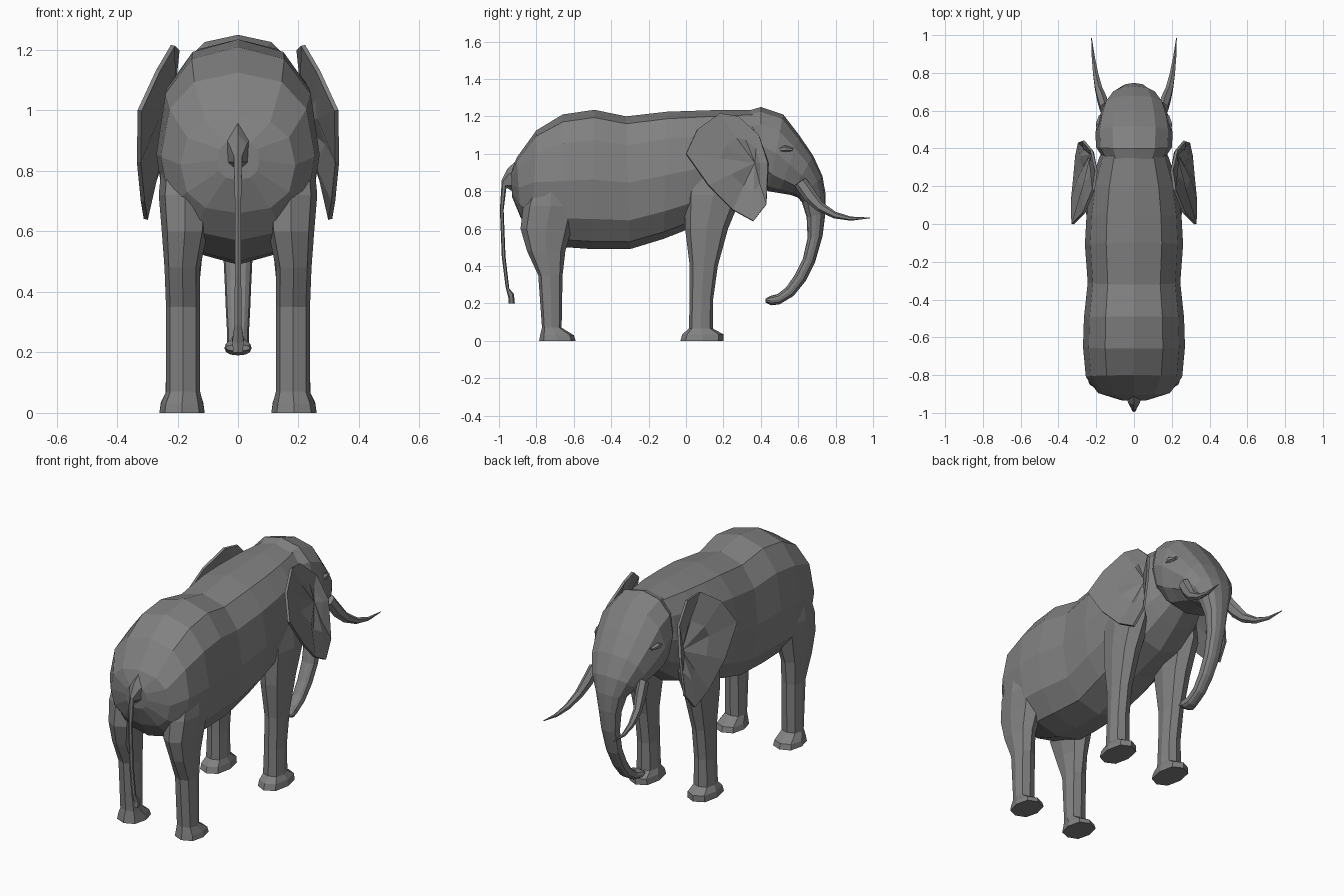
import bpy, bmesh, math
from mathutils import Vector

hide = bpy.data.materials.new("grey_hide")
hide.diffuse_color = (0.22, 0.22, 0.22, 1)


def finish(name, bm, mirror=False):
    bmesh.ops.recalc_face_normals(bm, faces=bm.faces)
    me = bpy.data.meshes.new(name)
    bm.to_mesh(me)
    bm.free()
    me.materials.append(hide)
    ob = bpy.data.objects.new(name, me)
    bpy.context.collection.objects.link(ob)
    if mirror:
        ob.modifiers.new("mirror", 'MIRROR')
    return ob


def loft(name, rings, n=12, p=1.0, mirror=False):
    """Each ring spans (y0, z0) to (y1, z1) with centre x and half width."""
    bm = bmesh.new()
    power = lambda v: math.copysign(abs(v) ** p, v) if abs(v) > 1e-6 else 0
    loops = []
    for y0, z0, y1, z1, cx, w in rings:
        loop = []
        for i in range(n):
            a = 2 * math.pi * i / n
            c, s = power(math.cos(a)), power(math.sin(a))
            loop.append(bm.verts.new((cx + w * s, (y0 + y1) / 2 + c * (y0 - y1) / 2,
                                      (z0 + z1) / 2 + c * (z0 - z1) / 2)))
        loops.append(loop)
    for a, b in zip(loops, loops[1:]):
        for i in range(n):
            j = (i + 1) % n
            bm.faces.new((a[i], a[j], b[j], b[i]))
    bm.faces.new(loops[0])
    bm.faces.new(loops[-1][::-1])
    return finish(name, bm, mirror)


def leg(name, rows):
    """Rows: z, back y, front y, inner x, outer x."""
    loft(name, [(f, z, b, z, (i + o) / 2, (o - i) / 2) for z, b, f, i, o in rows],
         8, 0.8, True)


# torso, rump to neck
loft("body", [
    (-.935, .90, -.93, .77, 0, .07), (-.905, .98, -.885, .66, 0, .19),
    (-.80, 1.125, -.82, .57, 0, .255), (-.66, 1.21, -.64, .50, 0, .27),
    (-.49, 1.235, -.50, .49, 0, .265), (-.32, 1.20, -.30, .49, 0, .245),
    (-.10, 1.225, -.12, .545, 0, .26), (.05, 1.23, .02, .60, 0, .252),
    (.20, 1.235, .22, .66, 0, .23), (.36, 1.235, .34, .75, 0, .185),
    (.42, 1.20, .42, .82, 0, .15)], 12, 0.82)

# skull flowing down into the trunk
loft("head_and_trunk", [
    (.30, 1.22, .36, .86, 0, .15), (.40, 1.25, .41, .83, 0, .20),
    (.52, 1.21, .44, .80, 0, .205), (.605, 1.10, .50, .79, 0, .19),
    (.68, .99, .56, .78, 0, .165), (.73, .88, .60, .765, 0, .125),
    (.747, .78, .62, .74, 0, .085), (.745, .68, .645, .66, 0, .062),
    (.73, .56, .65, .55, 0, .05), (.69, .42, .625, .44, 0, .044),
    (.64, .32, .58, .35, 0, .04), (.575, .24, .535, .285, 0, .036),
    (.50, .195, .49, .25, 0, .036), (.455, .19, .45, .24, 0, .045),
    (.425, .205, .425, .225, 0, .04)], 12, 0.85)

# legs with flared feet
leg("rear_leg", [
    (0, -.785, -.59, .11, .26), (.03, -.78, -.60, .115, .255), (.07, -.77, -.665, .125, .238),
    (.35, -.79, -.66, .125, .238), (.48, -.85, -.645, .125, .243),
    (.60, -.885, -.61, .10, .252), (.72, -.87, -.58, .09, .262), (.85, -.82, -.62, .09, .25)])
leg("front_leg", [
    (0, -.03, .20, .11, .26), (.035, -.02, .20, .115, .255), (.065, .015, .145, .125, .24),
    (.22, .02, .145, .13, .235), (.40, .02, .17, .13, .238), (.60, -.005, .225, .11, .25),
    (.78, -.01, .30, .09, .258), (.95, .03, .29, .09, .24)])

# tusks, tapering outwards to a point
loft("tusk", [
    (.58, .83, .64, .87, .155, .028), (.635, .75, .69, .80, .17, .028),
    (.70, .695, .73, .74, .187, .022), (.79, .655, .80, .69, .203, .016),
    (.88, .642, .88, .664, .215, .010), (.985, .655, .985, .659, .225, .002)], 6, 1, True)

# tail with a tuft
loft("tail", [
    (-.90, .97, -.89, .76, 0, .055), (-.955, .92, -.93, .80, 0, .035),
    (-.985, .86, -.96, .82, 0, .016), (-.995, .70, -.975, .70, 0, .012),
    (-.985, .45, -.965, .45, 0, .012), (-.965, .29, -.945, .28, 0, .014),
    (-.95, .23, -.92, .25, 0, .022), (-.95, .20, -.915, .20, 0, .018)], 6)

# ears: fan of facets around the attachment, given thickness
rim = [(.27, .44, .95), (.225, .39, 1.10), (.20, .28, 1.20), (.215, .18, 1.215),
       (.265, .06, 1.13), (.325, .0, 1.0), (.328, .12, .83), (.315, .25, .70),
       (.305, .36, .64), (.29, .43, .73)]
bm = bmesh.new()
hub = bm.verts.new((.225, .37, .95))
outer = [bm.verts.new(p) for p in rim]
centre = Vector((.235, .36, .95))
inner = [bm.verts.new(centre.lerp(Vector(p), .5) + Vector((.012 * (-1) ** k, 0, 0)))
         for k, p in enumerate(rim)]
for k in range(len(rim)):
    j = (k + 1) % len(rim)
    bm.faces.new((hub, inner[k], inner[j]))
    bm.faces.new((inner[k], outer[k], outer[j], inner[j]))
ear = finish("ear", bm, True)
solid = ear.modifiers.new("thickness", 'SOLIDIFY')
solid.thickness = .014
solid.offset = 0

# brow ridges over the eyes
loft("brow", [(.485, 1.03, .495, 1.01, .185, .012), (.53, 1.045, .53, 1.01, .187, .018),
              (.575, 1.03, .57, 1.015, .178, .010)], 6, 1, True)
